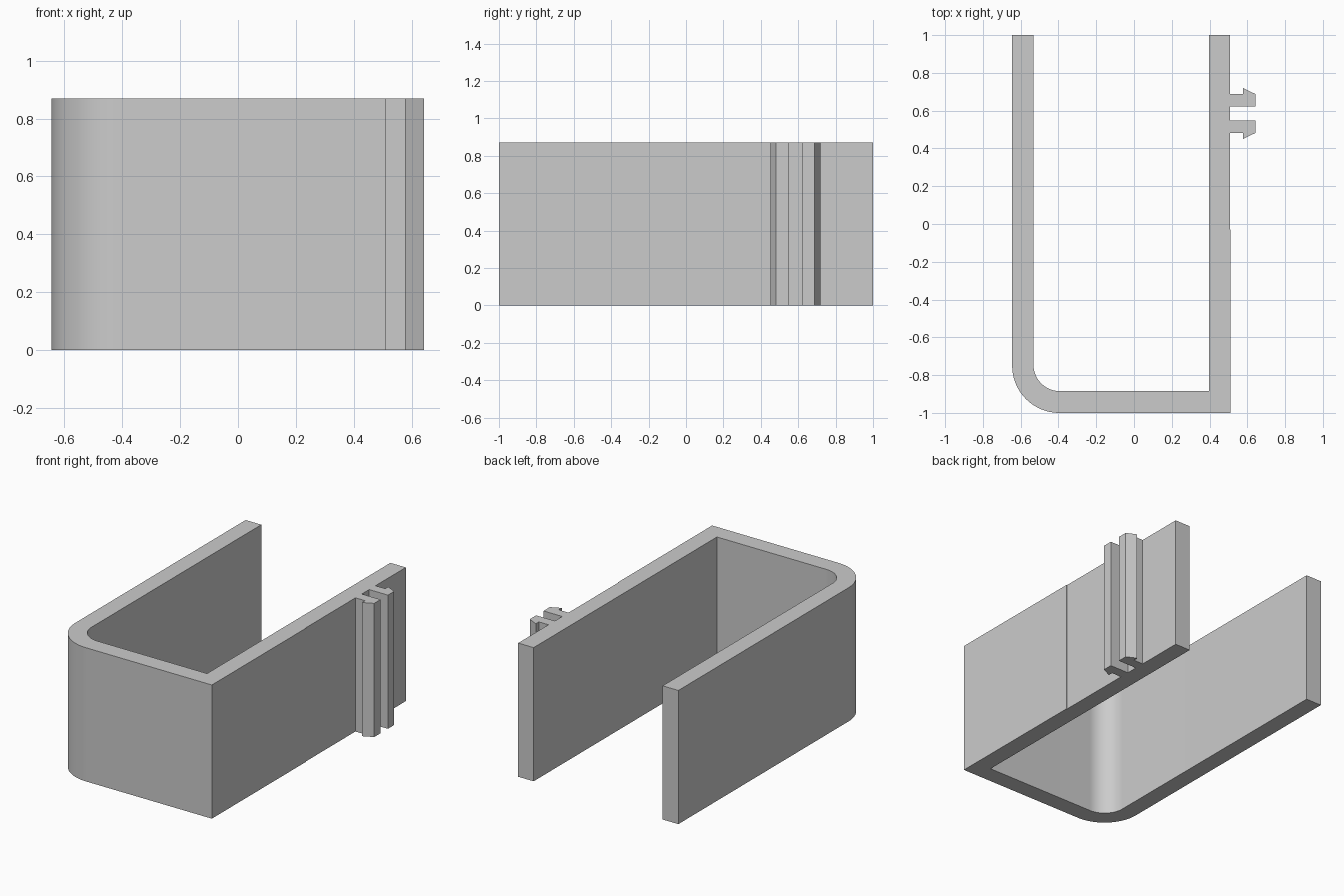
import bpy
import bmesh
from math import cos, sin, pi, radians

HEIGHT = 0.87
CLIP_MID = 0.585

cube = bpy.data.objects.get("Cube")
if cube:
    bpy.data.objects.remove(cube, do_unlink=True)

# Single plain grey
grey = bpy.data.materials.new("plain grey")
grey.use_nodes = True
colour = (0.6, 0.6, 0.6, 1)
grey.diffuse_color = colour
grey.node_tree.nodes["Principled BSDF"].inputs["Base Color"].default_value = colour


def extrude_profile(name, points):
    """Raise a closed plan outline from the ground to full height."""
    bm = bmesh.new()
    face = bm.faces.new([bm.verts.new((x, y, 0)) for x, y in points])
    raised = bmesh.ops.extrude_face_region(bm, geom=[face])["geom"]
    verts = [g for g in raised if isinstance(g, bmesh.types.BMVert)]
    bmesh.ops.translate(bm, vec=(0, 0, HEIGHT), verts=verts)
    bmesh.ops.recalc_face_normals(bm, faces=bm.faces)
    mesh = bpy.data.meshes.new(name)
    bm.to_mesh(mesh)
    bm.free()
    mesh.materials.append(grey)
    obj = bpy.data.objects.new(name, mesh)
    bpy.context.collection.objects.link(obj)
    return obj


def corner(cx, cy, radius, steps=24):
    """Quarter arc from the left side round to the front."""
    angles = [pi + pi / 2 * i / steps for i in range(steps + 1)]
    return [(cx + radius * cos(a), cy + radius * sin(a)) for a in angles]


# U-shaped bracket: one rounded corner, one square corner, slight step on the outer wall
outer = [(-0.645, 1)] + corner(-0.395, -0.75, 0.25)
outer += [(0.512, -1), (0.512, -0.03), (0.508, -0.03), (0.508, 1)]
inner = [(0.397, 1), (0.397, -0.885)] + corner(-0.392, -0.745, 0.14)[::-1] + [(-0.532, 1)]
bracket = extrude_profile("bracket", outer + inner)

bpy.ops.object.select_all(action="DESELECT")
bracket.select_set(True)
bpy.context.view_layer.objects.active = bracket
bpy.ops.object.shade_smooth_by_angle(angle=radians(30))

# Pair of barbed clips, mirrored about their shared middle line
barb = [(0.508, 0.038), (0.643, 0.038), (0.643, 0.103),
        (0.578, 0.134), (0.578, 0.103), (0.508, 0.103)]
for name, side in (("rear_clip", 1), ("front_clip", -1)):
    extrude_profile(name, [(x, CLIP_MID + side * y) for x, y in barb])
